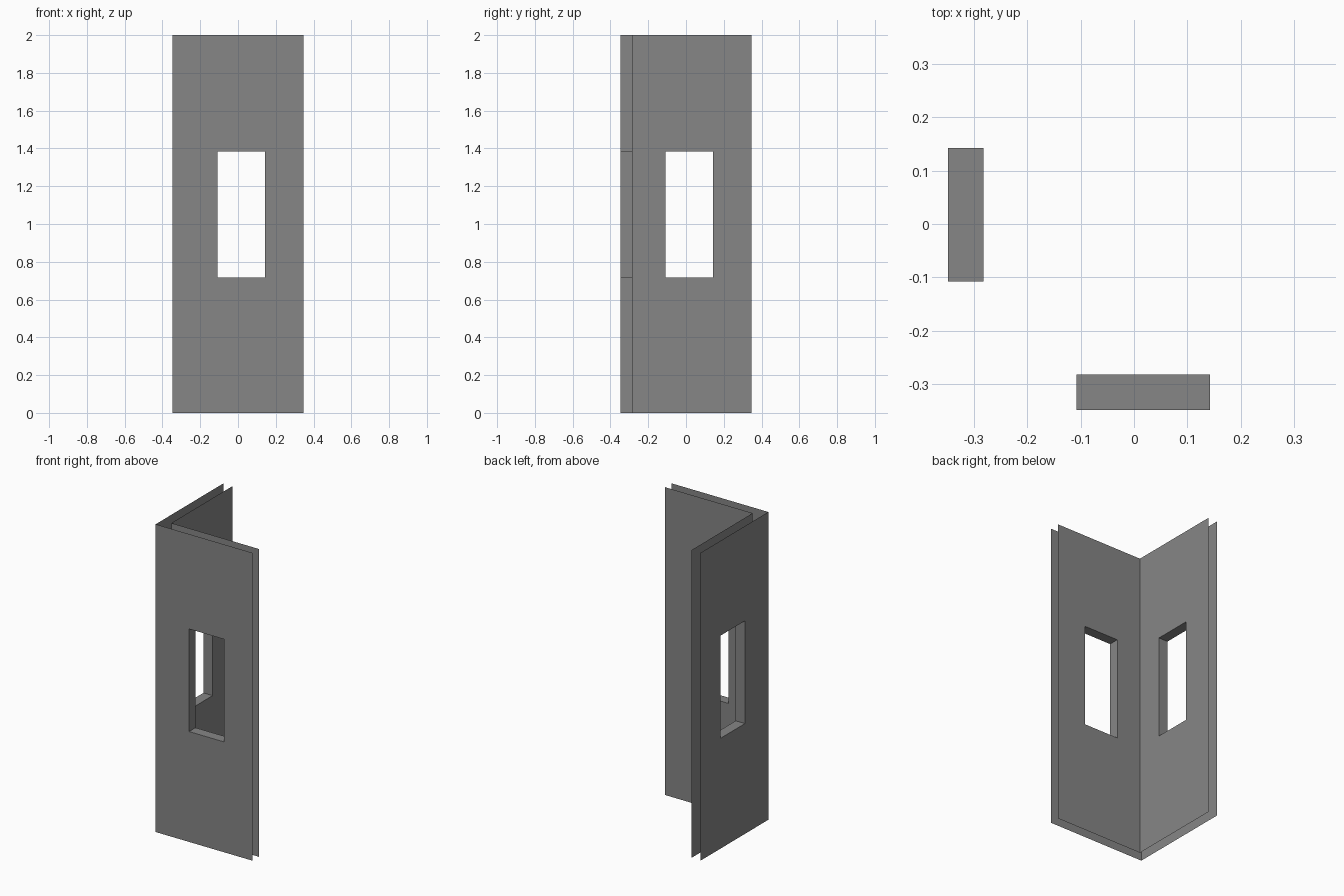
import bpy
import bmesh

cube = bpy.data.objects.get("Cube")
if cube:
    bpy.data.objects.remove(cube, do_unlink=True)

HALF = 0.348          # half the width of the corner
THICK = 0.066         # wall thickness
HEIGHT = 2.0
INNER = -HALF + THICK
WINDOW = (-0.108, 0.142, 0.717, 1.384)   # x min, x max, z min, z max

grey = bpy.data.materials.new("wall grey")
grey.use_nodes = True
colour = (0.24, 0.24, 0.24, 1)
grey.diffuse_color = colour
grey.node_tree.nodes["Principled BSDF"].inputs["Base Color"].default_value = colour


def rectangle(bm, x0, x1, z0, z1, y):
    """Four corner vertices, counter-clockwise seen from the front."""
    return [bm.verts.new((x, y, z)) for x, z in ((x0, z0), (x1, z0), (x1, z1), (x0, z1))]


def wall(name, swap):
    """Two open skins with a window, joined only by the window reveal."""
    bm = bmesh.new()
    outer_edge = rectangle(bm, -HALF, HALF, 0, HEIGHT, -HALF)
    inner_edge = rectangle(bm, INNER, HALF, 0, HEIGHT, INNER)
    outer_hole = rectangle(bm, *WINDOW, -HALF)
    inner_hole = rectangle(bm, *WINDOW, INNER)
    rings = [outer_edge, outer_hole, inner_hole, inner_edge]
    for a, b in zip(rings, rings[1:]):
        for i in range(4):
            j = (i + 1) % 4
            bm.faces.new((a[i], a[j], b[j], b[i]))
    # The side wall is the front wall mirrored across the corner diagonal
    if swap:
        for v in bm.verts:
            v.co.x, v.co.y = v.co.y, v.co.x
        bmesh.ops.reverse_faces(bm, faces=bm.faces[:])
    mesh = bpy.data.meshes.new(name)
    bm.to_mesh(mesh)
    bm.free()
    mesh.materials.append(grey)
    bpy.context.scene.collection.objects.link(bpy.data.objects.new(name, mesh))


wall("front_wall", False)
wall("right_side_wall", True)
